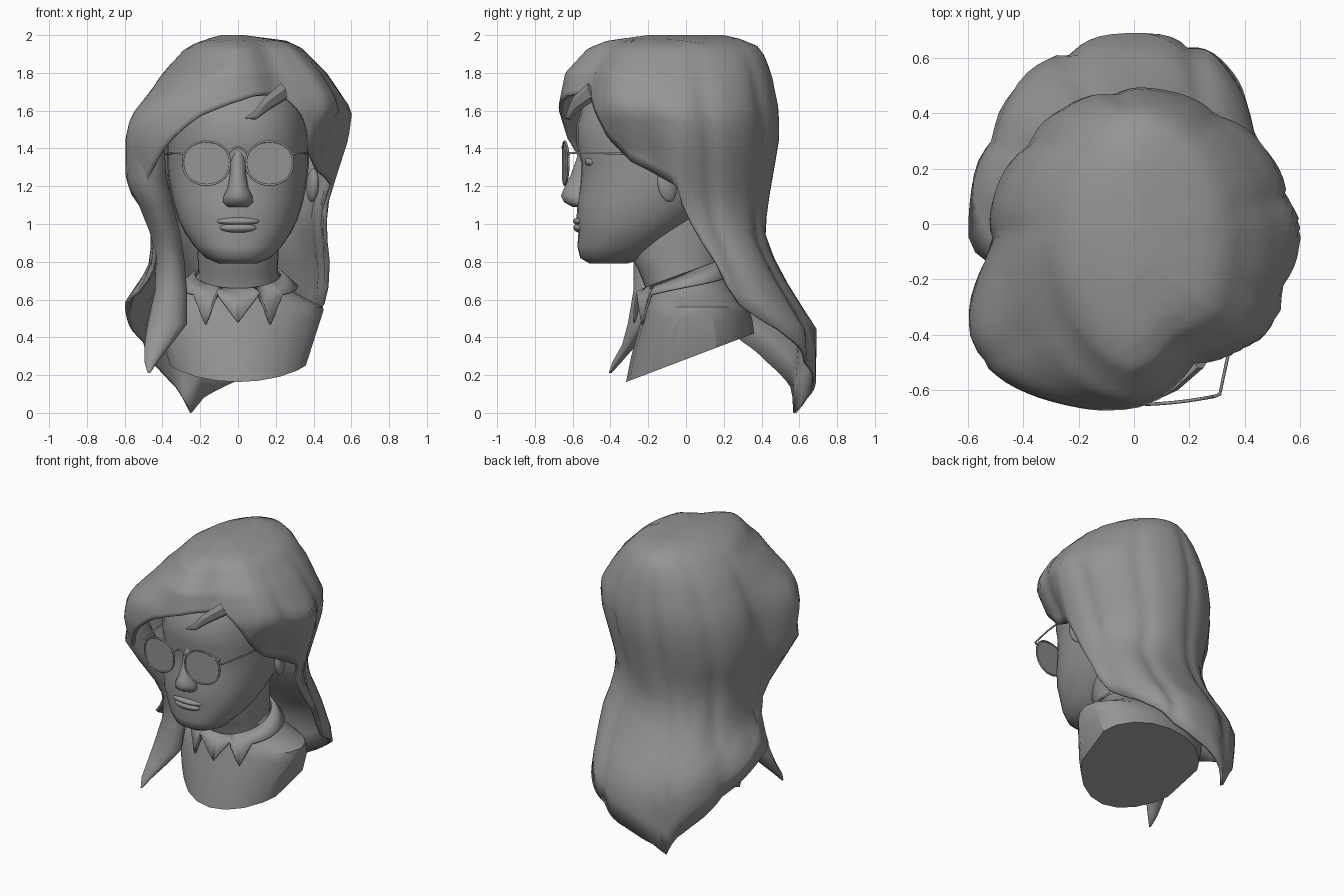
import bpy, bmesh, math
from mathutils import Vector

if "Cube" in bpy.data.objects:
    bpy.data.objects.remove(bpy.data.objects["Cube"])

grey = bpy.data.materials.new("grey")
grey.diffuse_color = (0.3, 0.3, 0.3, 1)
grey.use_nodes = True
grey.node_tree.nodes["Principled BSDF"].inputs["Base Color"].default_value = grey.diffuse_color


def finish(ob, angle=40):
    ob.data.materials.append(grey)
    bpy.ops.object.select_all(action='DESELECT')
    ob.select_set(True)
    bpy.context.view_layer.objects.active = ob
    bpy.ops.object.shade_smooth_by_angle(angle=math.radians(angle))
    return ob


def from_bmesh(name, bm, angle=40):
    me = bpy.data.meshes.new(name)
    bm.to_mesh(me)
    bm.free()
    ob = bpy.data.objects.new(name, me)
    bpy.context.collection.objects.link(ob)
    return finish(ob, angle)


def skin(rows, top=True, bottom=True):
    """Join closed rings, listed from the top down, into one surface."""
    bm = bmesh.new()
    v = [[bm.verts.new(p) for p in r] for r in rows]
    n = len(v[0])
    for a, b in zip(v, v[1:]):
        for j in range(n):
            k = (j + 1) % n
            bm.faces.new((a[j], b[j], b[k], a[k]))
    if top:
        bm.faces.new(v[0])
    if bottom:
        bm.faces.new(v[-1][::-1])
    return bm


def lerp_table(table, x):
    """Interpolate rows sorted by rising first value."""
    if x <= table[0][0]:
        return table[0][1:]
    for p, q in zip(table, table[1:]):
        if x <= q[0]:
            t = (x - p[0]) / (q[0] - p[0])
            return [u + (w - u) * t for u, w in zip(p[1:], q[1:])]
    return table[-1][1:]


def power(v, e):
    return math.copysign(abs(v) ** e, v)


def clamp(v):
    return min(1, max(0, v))


def loft(rows, n=32, e=0.9):
    """Rings given as height, front y, back y, half width and optional centre x."""
    out = []
    for z, f, b, w, *cx in rows:
        ring = []
        for j in range(n):
            a = 2 * math.pi * j / n
            ring.append(((cx[0] if cx else 0) + w * power(math.cos(a), e),
                         (f + b) / 2 + (b - f) / 2 * power(math.sin(a), e), z))
        out.append(ring)
    return skin(out)


def ball(name, loc, size, rot=(0, 0, 0)):
    bpy.ops.mesh.primitive_uv_sphere_add(segments=20, ring_count=12, location=loc, rotation=rot)
    ob = bpy.context.object
    ob.name = name
    ob.scale = size
    return finish(ob, 60)


def wire(name, pts, r, closed=False):
    cu = bpy.data.curves.new(name, 'CURVE')
    cu.dimensions = '3D'
    cu.bevel_depth = r
    cu.bevel_resolution = 1
    s = cu.splines.new('POLY')
    s.points.add(len(pts) - 1)
    for p, q in zip(s.points, pts):
        p.co = (*q, 1)
    s.use_cyclic_u = closed
    ob = bpy.data.objects.new(name, cu)
    bpy.context.collection.objects.link(ob)
    cu.materials.append(grey)


# Head, neck and nose
from_bmesh("head", loft([
    (1.88, -.25, .15, .12), (1.8, -.42, .28, .28), (1.65, -.54, .36, .35), (1.52, -.58, .38, .37),
    (1.42, -.58, .37, .375), (1.32, -.555, .35, .375), (1.22, -.56, .3, .365), (1.12, -.575, .2, .345),
    (1.02, -.58, .08, .315), (.95, -.57, -.02, .28), (.88, -.575, -.12, .23), (.82, -.56, -.22, .17),
    (.79, -.51, -.31, .1)]), 60)
from_bmesh("neck", loft([(1.05, -.3, .2, .22), (.85, -.3, .2, .215), (.75, -.25, .19, .21),
                         (.65, -.21, .19, .215), (.55, -.2, .2, .22)]), 60)
from_bmesh("nose", loft([
    (1.42, -.565, -.5, .03), (1.35, -.578, -.49, .04), (1.26, -.61, -.49, .043), (1.19, -.645, -.49, .055),
    (1.15, -.662, -.49, .075), (1.115, -.645, -.49, .08), (1.09, -.6, -.5, .06)], 16, 1.15), 60)
ball("upper_lip", (0, -.555, 1.014), (.115, .043, .024))
ball("lower_lip", (0, -.553, .98), (.1, .043, .028))
for side, s in (("left", -1), ("right", 1)):
    ball(side + "_ear", (s * .395, -.1, 1.205), (.03, .052, .09), (.2, 0, s * .35))
    ball(side + "_eye", (s * .155, -.485, 1.33), (.055, .05, .03))

# Bust, trimmed by a sloping base and two arm planes
bm = loft([(.74, -.2, .19, .21), (.66, -.21, .25, .26), (.6, -.215, .3, .37), (.56, -.22, .33, .45),
           (.5, -.235, .35, .46), (.3, -.29, .38, .41), (.05, -.34, .4, .32)], 20, 1.0)
for co, no in (((0, -.3, .17), (0, .38, -1)), ((.455, 0, .55), (1, 0, -.32)), ((-.455, 0, .55), (-1, 0, -.32))):
    bmesh.ops.bisect_plane(bm, geom=bm.verts[:] + bm.edges[:] + bm.faces[:],
                           plane_co=co, plane_no=no, clear_outer=True)
    bmesh.ops.holes_fill(bm, edges=[e for e in bm.edges if e.is_boundary], sides=0)
bmesh.ops.recalc_face_normals(bm, faces=bm.faces)
from_bmesh("bust", bm, 35)

# Shirt collar with pointed front
edge = [(0, .67), (60, .72), (90, .73), (120, .72), (180, .67), (222, .63), (237, .47), (249, .64),
        (270, .48), (291, .64), (303, .47), (318, .63), (360, .67)]
top, low = [], []
for d in range(0, 360, 3):
    a = math.radians(d)
    c, s = math.cos(a), math.sin(a)
    top.append((.23 * c, -.01 + .22 * s, .74 + .08 * s))
    low.append((.32 * c, -.01 + .27 * s, lerp_table(edge, d)[0]))
collar = from_bmesh("collar", skin([top, low], False, False))
m = collar.modifiers.new("thickness", 'SOLIDIFY')
m.thickness = .012

# Hair shell: extents left, right, front, back by height, and hairline height by angle
extent = [(0, -.56, .46, -.7, .68), (.2, -.56, .47, -.66, .69), (.45, -.6, .48, -.52, .69), (.6, -.6, .5, -.45, .59),
          (.75, -.48, .51, -.41, .5), (.92, -.46, .48, -.43, .42), (1.08, -.48, .47, -.5, .43),
          (1.25, -.53, .52, -.6, .46), (1.45, -.53, .585, -.675, .495), (1.6, -.5, .605, -.68, .495),
          (1.8, -.4, .47, -.64, .455), (1.93, -.28, .34, -.52, .4), (1.97, -.2, .26, -.42, .33),
          (2.0, -.09, .03, -.2, .2)]
hairline = [(0, 1.2), (8, 1.0), (16, .8), (22, .6), (34, .48), (48, .4), (60, .34), (90, .17), (108, .08),
            (116, 0), (122, .12), (140, .26), (155, .4), (175, .55), (188, .65), (200, .82), (212, 1.0),
            (228, 1.2), (238, 1.37), (246, 1.48), (255, 1.57), (270, 1.65), (280, 1.68), (292, 1.69),
            (303, 1.58), (318, 1.45), (332, 1.33), (345, 1.26), (360, 1.2)]
# outline of the locks right of the parting, as fractions of the extents
right_front = [(270, 0, 1), (282, .2, .94), (292, .42, .75), (303, .62, .68), (318, .84, .58),
               (332, .94, .42), (345, .99, .2), (360, 1, 0)]


def hair_point(d, z):
    a = math.radians(d)
    c, s = math.cos(a), math.sin(a)
    l, r, f, b = lerp_table(extent, z)
    up = clamp((z - .85) / .25)
    if d > 270:
        u, v = lerp_table(right_front, d)
        u *= 1 - .3 * clamp((1.68 - z) / .3) * min(1, -1.5 * s)
        v = -v
    else:
        e = (.75 + .4 * clamp((z - 1.65) / .2)) if s < 0 else (.72 if c > 0 else .9) * (1 - up) + 1.03 * up
        u, v = power(c, e), power(s, e)
    # grooves between locks, fading toward the crown and fringe
    fade = clamp((2 - z) / .35) * clamp((s + .8) / .5)
    groove = 1 - .045 * fade * (1 - abs(math.sin(4.5 * a + .9 * z + .3))) ** 2
    x = (r if c > 0 else -l) * u * groove
    if c < 0 and s < 0:  # swept volume at the front left
        x *= 1 + .55 * c * s * clamp((z - .95) / .2) * clamp((1.85 - z) / .3)
    y = ((b + .05) if s > 0 else (-.05 - f)) * v * groove - .05
    return (x, y, z)


steps, rows = 20, []
for i in range(steps + 1):
    t = (i / steps) ** 1.5
    rows.append([hair_point(d, 2.0 - (2.0 - lerp_table(hairline, d)[0]) * t) for d in range(0, 360, 4)])
hair = from_bmesh("hair", skin(rows, True, False), 45)
m = hair.modifiers.new("thickness", 'SOLIDIFY')
m.thickness = .02
m.offset = -1

# Long lock falling in front of the left shoulder
from_bmesh("front_lock", loft([
    (1.42, -.52, -.4, .07, -.46), (1.25, -.5, -.28, .105, -.485), (1.1, -.43, -.2, .09, -.435),
    (.95, -.34, -.14, .08, -.385), (.82, -.28, -.1, .075, -.36), (.65, -.28, -.12, .085, -.355),
    (.47, -.31, -.19, .105, -.375), (.36, -.34, -.26, .07, -.425), (.27, -.39, -.34, .035, -.46),
    (.21, -.41, -.395, .006, -.472)], 14, 1.1), 50)

# Loose tuft hanging over the forehead
path = [((.24, -.5, 1.7), .045), ((.15, -.585, 1.635), .035), ((.09, -.62, 1.575), .022), ((.04, -.64, 1.56), .004)]
rings = []
for p, r in path:
    rings.append([Vector(p) + Vector((r * .5 * math.cos(k * math.pi / 3), r * .5 * math.sin(k * math.pi / 3),
                                      r * math.cos(k * math.pi / 3 + 2.2))) for k in range(6)])
bm = skin(rings)
bmesh.ops.recalc_face_normals(bm, faces=bm.faces)
from_bmesh("forehead_tuft", bm, 30)

# Glasses
for side, s in (("left", -1), ("right", 1)):
    rim = []
    for k in range(28):
        a = 2 * math.pi * k / 28
        x = .167 + .125 * power(math.cos(a), .95)
        dz = (.11 if math.sin(a) > 0 else .12) * power(math.sin(a), .9)
        rim.append((s * x, -.652 + .35 * x * x, 1.327 + dz))
    wire(side + "_rim", rim, .006, True)
    bm = bmesh.new()
    bm.faces.new([bm.verts.new(p) for p in (rim if s > 0 else rim[::-1])])
    from_bmesh(side + "_lens", bm)
    wire(side + "_temple", [(s * .285, -.625, 1.37), (s * .31, -.615, 1.375), (s * .345, -.45, 1.375),
                            (s * .385, -.12, 1.37)], .006)
wire("bridge", [(-.05, -.648, 1.375), (-.025, -.652, 1.4), (0, -.654, 1.408), (.025, -.652, 1.4),
                (.05, -.648, 1.375)], .006)
